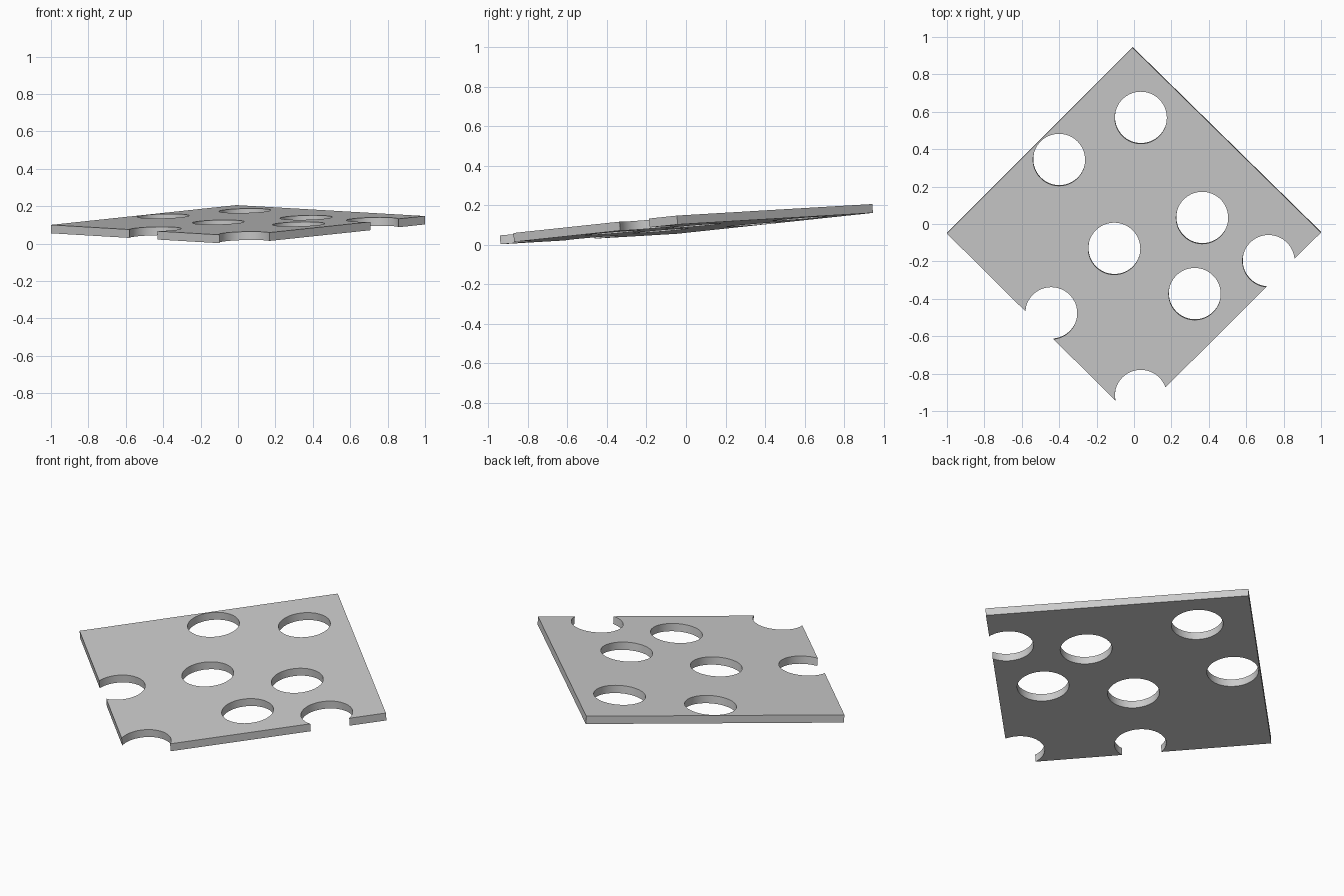
import bpy, bmesh
from mathutils import Matrix, Vector

if "Cube" in bpy.data.objects:
    bpy.data.objects.remove(bpy.data.objects["Cube"])

SLOPE_X, SLOPE_Y = 0.0235, 0.083   # tilt of the sheet
THICK = 0.045
RADIUS = 0.139
CORNERS = [(-1, -0.049), (0, -1.04), (1, -0.044), (-0.008, 0.945)]
HOLES = [(0.037, 0.57), (-0.40, 0.345), (0.365, 0.035), (-0.105, -0.13),
         (0.325, -0.372), (0.72, -0.196), (-0.442, -0.475), (0.037, -0.917)]


def mesh_object(name, bm):
    bmesh.ops.recalc_face_normals(bm, faces=bm.faces)
    mesh = bpy.data.meshes.new(name)
    bm.to_mesh(mesh)
    bm.free()
    ob = bpy.data.objects.new(name, mesh)
    bpy.context.collection.objects.link(ob)
    return ob


# diamond-shaped flat sheet
bm = bmesh.new()
face = bm.faces.new([bm.verts.new((x, y, -THICK / 2)) for x, y in CORNERS])
ext = bmesh.ops.extrude_face_region(bm, geom=[face])
top = [v for v in ext["geom"] if isinstance(v, bmesh.types.BMVert)]
bmesh.ops.translate(bm, verts=top, vec=(0, 0, THICK))
if not face.is_valid or len(bm.faces) < 6:
    bm.faces.new([v for v in bm.verts if v not in top])
plate = mesh_object("perforated_plate", bm)

# round cutters, some running over the edges
bm = bmesh.new()
for x, y in HOLES:
    bmesh.ops.create_cone(bm, cap_ends=True, segments=64, radius1=RADIUS,
                          radius2=RADIUS, depth=0.3,
                          matrix=Matrix.Translation((x, y, 0)))
cutter = mesh_object("hole_cutters", bm)
cutter.hide_render = True

mod = plate.modifiers.new("holes", 'BOOLEAN')
mod.operation = 'DIFFERENCE'
mod.solver = 'EXACT'
mod.object = cutter
bpy.context.view_layer.objects.active = plate
plate.select_set(True)
cutter.select_set(False)
bpy.ops.object.modifier_apply(modifier=mod.name)
bpy.data.objects.remove(cutter)

# tilt the sheet and rest its lowest point on the ground
u, v = Vector((1, 0, SLOPE_X)), Vector((0, 1, SLOPE_Y))
n = u.cross(v).normalized()
for vert in plate.data.vertices:
    c = vert.co
    vert.co = u * c.x + v * c.y + n * c.z
low = min(vert.co.z for vert in plate.data.vertices)
for vert in plate.data.vertices:
    vert.co.z -= low - 0.002

bpy.ops.object.shade_smooth_by_angle()
